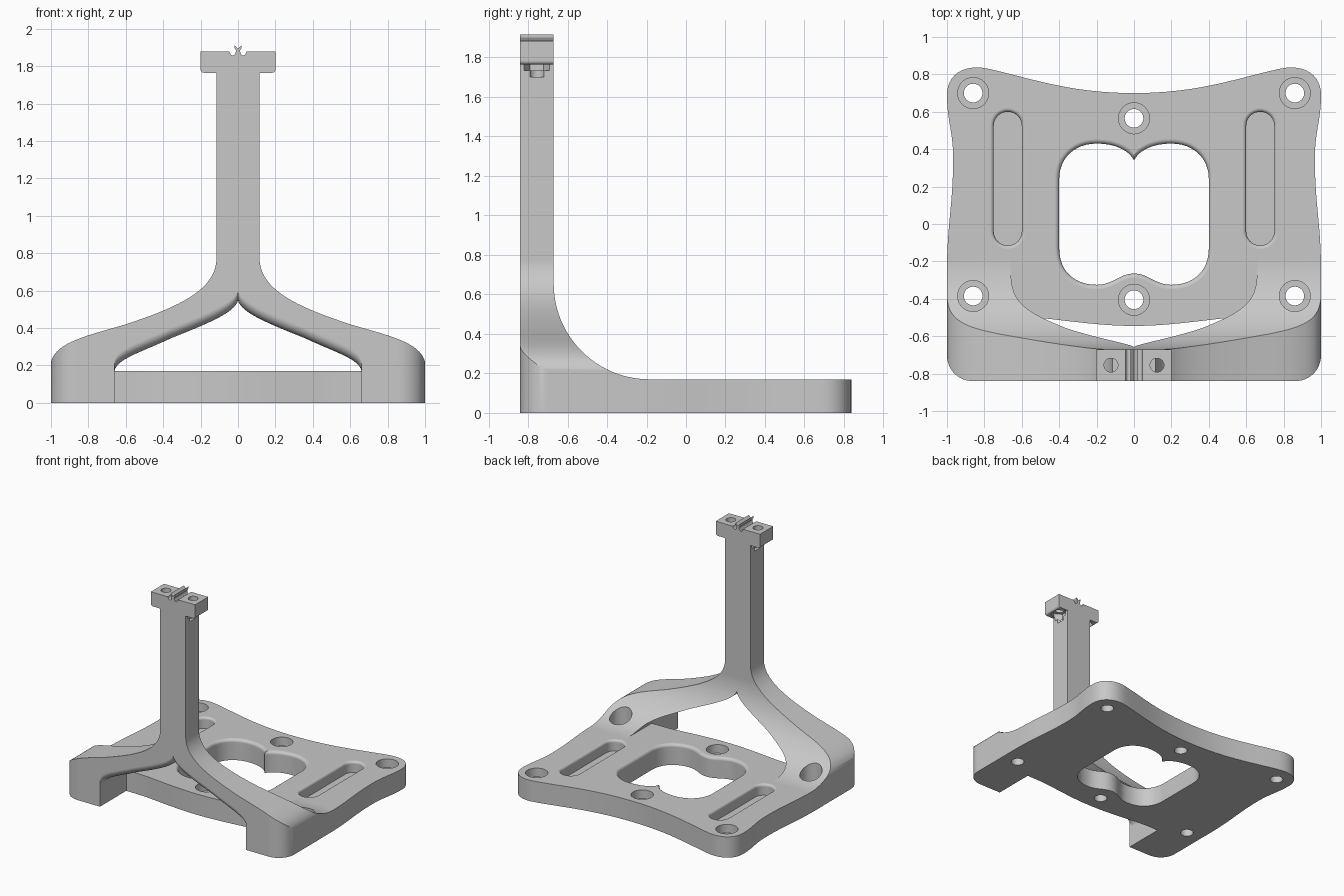
import bpy, bmesh
from math import sin, cos, pi, radians
from mathutils import Vector
from mathutils.geometry import interpolate_bezier

cube = bpy.data.objects.get("Cube")
if cube:
    bpy.data.objects.remove(cube, do_unlink=True)

grey = bpy.data.materials.new("plain_grey")
grey.use_nodes = True
colour = (0.58, 0.58, 0.58, 1)
grey.diffuse_color = colour
grey.node_tree.nodes["Principled BSDF"].inputs["Base Color"].default_value = colour

PLATE = 0.17   # base plate thickness
FRONT = -0.84  # front plane


def curve(*pts, n=12):
    """Cubic curve through chained control points: knot, handle, handle, knot..."""
    out = [Vector(pts[0])]
    for i in range(0, len(pts) - 1, 3):
        a, b, c, d = [Vector((*p, 0)) for p in pts[i:i + 4]]
        out += [p.to_2d() for p in interpolate_bezier(a, b, c, d, n + 1)[1:]]
    return out


def mirrored(half):
    """Close a half outline across x = 0."""
    half = [Vector(p) for p in half]
    left = [Vector((-p.x, p.y)) for p in reversed(half) if p.x > 1e-5]
    return half + left


def circle(x, y, r, n=32, phase=0.0):
    return [Vector((x + r * cos(phase - 2 * pi * i / n),
                    y + r * sin(phase - 2 * pi * i / n))) for i in range(n)]


def grow(ring, d):
    """Offset a clockwise outline outwards, keeping points on their side of x = 0."""
    out = []
    for i, p in enumerate(ring):
        t = (ring[(i + 1) % len(ring)] - ring[i - 1]).normalized()
        q = p + d * Vector((-t.y, t.x))
        q.x = max(q.x, 0.4 * p.x) if p.x >= 0 else min(q.x, 0.4 * p.x)
        out.append(q)
    return out


def loft(name, rings, axis="z"):
    """Solid through (outline, position) sections along an axis."""
    place = {"z": lambda p, h: (p[0], p[1], h),
             "y": lambda p, h: (p[0], h, p[1]),
             "x": lambda p, h: (h, p[0], p[1])}[axis]
    bm = bmesh.new()
    loops = [[bm.verts.new(place(p, h)) for p in ring] for ring, h in rings]
    n = len(loops[0])
    for lo, hi in zip(loops, loops[1:]):
        for i in range(n):
            j = (i + 1) % n
            bm.faces.new((lo[i], lo[j], hi[j], hi[i]))
    bm.faces.new(loops[0][::-1])
    bm.faces.new(loops[-1])
    if bm.calc_volume(signed=True) < 0:
        bmesh.ops.reverse_faces(bm, faces=bm.faces)
    mesh = bpy.data.meshes.new(name)
    bm.to_mesh(mesh)
    bm.free()
    mesh.materials.append(grey)
    ob = bpy.data.objects.new(name, mesh)
    bpy.context.collection.objects.link(ob)
    return ob


def prism(name, ring, lo, hi, axis="z"):
    return loft(name, [(ring, lo), (ring, hi)], axis)


def combine(ob, other, operation):
    mod = ob.modifiers.new("combine", "BOOLEAN")
    mod.operation = operation
    mod.solver = "EXACT"
    mod.object = other
    bpy.context.view_layer.objects.active = ob
    bpy.ops.object.modifier_apply(modifier=mod.name)
    bpy.data.objects.remove(other, do_unlink=True)


def round_steps(r, n=6):
    """(depth, growth) pairs of a rounded rim of radius r."""
    return [(r * (1 - cos(a)), r * (1 - sin(a)))
            for a in (pi / 2 * i / n for i in range(n + 1))]


def rimmed_cutter(name, ring, floor, r):
    """Cutter that rounds over the plate's top edge."""
    rings = [(grow(ring, r), PLATE + 0.1)]
    rings += [(grow(ring, g), PLATE - d) for d, g in round_steps(r)]
    return loft(name, rings + [(ring, floor)])


# Front outline: grooved ridge, head, column and spreading legs
head = [(0, 1.893), (0.02, 1.915), (0.02, 1.9), (0.011, 1.885), (0.013, 1.87)]
head += curve((0.02, 1.86), (0.03, 1.855), (0.042, 1.858), (0.046, 1.88), n=5)
head += [(0.2, 1.88)]
head += curve((0.2, 1.785), (0.2, 1.772), (0.193, 1.765), (0.18, 1.765), n=5)
legs = curve((0.115, 0.775), (0.115, 0.6), (0.33, 0.51), (0.6, 0.42),
             (0.82, 0.355), (1.003, 0.32), (1.003, 0.19), n=20)
body = prism("stand", mirrored(head + [(0.115, 1.765)] + legs + [(1.003, 0)]),
             -0.9, 0, "y")

# Opening between the legs, rounded on its front edge
arch = mirrored([(0, 0.55)] + curve((0, 0.55), (0.01, 0.48), (0.2, 0.41), (0.36, 0.345),
                (0.52, 0.27), (0.65, 0.235), (0.66, 0.17), n=16)[1:] + [(0.66, -0.1)])


def raised(d):
    return [Vector((p.x, p.y + d if p.y > 0 else p.y)) for p in arch]


steps = round_steps(0.055)
rings = [(raised(0.055), -1)] + [(raised(g), FRONT + d) for d, g in steps]
combine(body, loft("opening", rings + [(arch, 0.1)], "y"), "DIFFERENCE")

# Side outline: upright sweeping back into the plate
R = 0.485
sweep = [(-0.185 - R * cos(a), PLATE + R - R * sin(a))
         for a in (pi / 2 * i / 24 for i in range(25))]
side = [(-0.95, -0.1), (-0.95, 2), (-0.67, 2)] + sweep + [(-0.185, -0.1)]
combine(body, prism("side_limit", side, -1.2, 1.2, "x"), "INTERSECT")

# Base plate slab with a bulged front edge
front_edge = curve((0.9, -0.5), (0.6, -0.5), (0.5, -0.5), (0.43, -0.51),
                   (0.3, -0.525), (0.15, -0.545), (0, -0.545))
slab = mirrored([(0, 0.95), (1.1, 0.95), (1.1, -0.5)] + front_edge)
combine(body, prism("plate", slab, 0, PLATE), "UNION")

# Waisted plan outline with rounded corners
plan = curve((0, 0.7), (0.35, 0.7), (0.55, 0.78), (0.78, 0.83),
             (0.92, 0.86), (1, 0.79), (1, 0.69),
             (1, 0.55), (0.967, 0.5), (0.967, 0.35),
             (0.967, 0.1), (1, 0), (1, -0.25))
plan += curve((1, -0.7), (1, -0.78), (0.94, FRONT), (0.86, FRONT))
combine(body, prism("plan_limit", mirrored(plan), -0.1, 2.1), "INTERSECT")

# Central lobed window
window = curve((0, 0.34), (0.03, 0.4), (0.11, 0.43), (0.2, 0.43),
               (0.32, 0.43), (0.4, 0.35), (0.4, 0.24))
window += curve((0.4, -0.13), (0.4, -0.25), (0.32, -0.325), (0.2, -0.325),
                (0.11, -0.325), (0.08, -0.265), (0, -0.265))
combine(body, rimmed_cutter("window", mirrored(window), -0.1, 0.025), "DIFFERENCE")

# Blind slots, and bolt holes with nut pockets under the head
for s in (-1, 1):
    r, x = 0.075, 0.675 * s
    half_turn = [pi * i / 16 for i in range(17)]
    slot = [Vector((x - r * cos(a), 0.525 + r * sin(a))) for a in half_turn]
    slot += [Vector((x + r * cos(a), -0.04 - r * sin(a))) for a in half_turn]
    combine(body, rimmed_cutter("slot", slot, 0.08, 0.02), "DIFFERENCE")
    bolt = (0.123 * s, -0.755)
    combine(body, prism("bolt_hole", circle(*bolt, 0.037), 1.7, 2), "DIFFERENCE")
    combine(body, prism("nut_pocket", circle(*bolt, 0.069, 6, pi / 2), 1.735, 1.8), "DIFFERENCE")

# Counterbored mounting holes
for x, y in ((0.86, 0.7), (-0.86, 0.7), (0.86, -0.385), (-0.86, -0.385), (0, 0.565), (0, -0.405)):
    thin, wide = circle(x, y, 0.05), circle(x, y, 0.083)
    cutter = loft("mounting_hole", [(thin, -0.1), (thin, 0.1), (wide, 0.1), (wide, 0.5)])
    combine(body, cutter, "DIFFERENCE")

# Smooth shading with sharp edges kept
bpy.ops.object.select_all(action="DESELECT")
body.select_set(True)
bpy.context.view_layer.objects.active = body
bpy.ops.object.shade_smooth_by_angle(angle=radians(28))
weighted = body.modifiers.new("weighted_normals", "WEIGHTED_NORMAL")
weighted.keep_sharp = True
